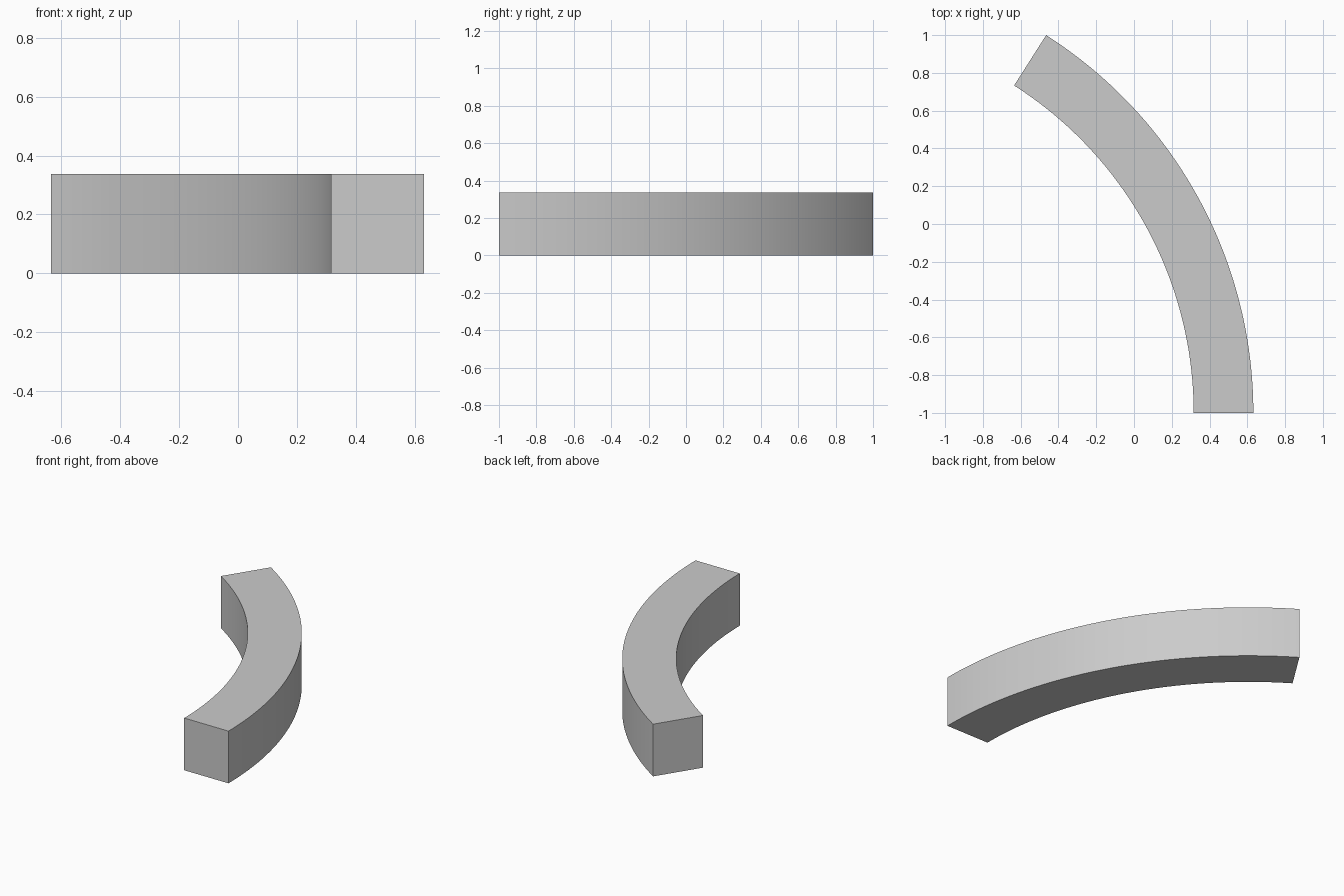
import bpy, bmesh, math

if "Cube" in bpy.data.objects:
    bpy.data.objects.remove(bpy.data.objects["Cube"])

# Arc dimensions: centre of curvature lies to the left of the front end
OUTER, WIDTH, HEIGHT = 2.371, 0.316, 0.337
ANGLE, STEPS = math.radians(57.5), 64
CX, CY = 0.632 - OUTER, -1.0

# Rectangular cross-section at the front end
bm = bmesh.new()
section = [(OUTER - WIDTH, 0), (OUTER, 0), (OUTER, HEIGHT), (OUTER - WIDTH, HEIGHT)]
start = bm.faces.new([bm.verts.new((CX + r, CY, z)) for r, z in section])

# Sweep it round the arc, then cap the far end
ring = bmesh.ops.spin(bm, geom=[start], cent=(CX, CY, 0), axis=(0, 0, 1),
                      angle=ANGLE, steps=STEPS, use_duplicate=False)
if len(bm.faces) < 4 * STEPS + 2:
    bmesh.ops.holes_fill(bm, edges=[e for e in bm.edges if e.is_boundary], sides=4)
bmesh.ops.remove_doubles(bm, verts=bm.verts, dist=1e-5)
bmesh.ops.recalc_face_normals(bm, faces=bm.faces)

mesh = bpy.data.meshes.new("curved_block")
bm.to_mesh(mesh)
bm.free()
block = bpy.data.objects.new("curved_block", mesh)
bpy.context.collection.objects.link(block)

# Smooth curved sides, sharp corners
bpy.context.view_layer.objects.active = block
block.select_set(True)
bpy.ops.object.shade_smooth_by_angle(angle=math.radians(30))
